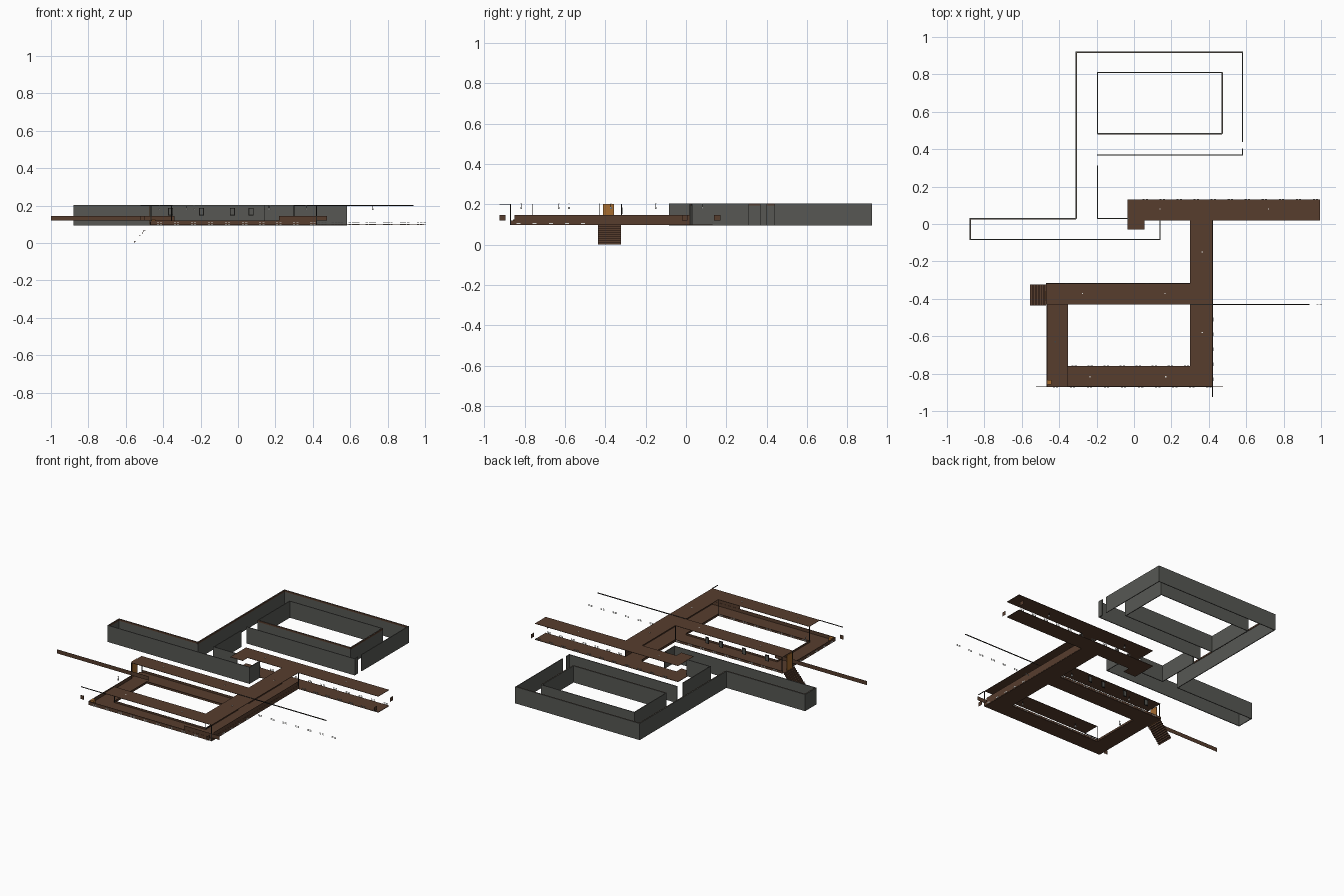
import bpy, bmesh

def material(name, rgb):
    m = bpy.data.materials.new(name)
    m.diffuse_color = (*rgb, 1)
    return m

BROWN = material("wood_brown", (0.095, 0.047, 0.027))
GREY = material("wall_grey", (0.095, 0.097, 0.088))
ORANGE = material("door_orange", (0.38, 0.15, 0.03))
WHITE = material("lamp_white", (0.75, 0.75, 0.72))
DARK = material("trim_dark", (0.02, 0.018, 0.016))

def boxes(name, mat, items):
    """One object from boxes given as (x0, x1, y0, y1, z0, z1)."""
    bm = bmesh.new()
    for x0, x1, y0, y1, z0, z1 in items:
        res = bmesh.ops.create_cube(bm, size=1)
        for v in res["verts"]:
            v.co = ((x0 + x1) / 2 + v.co.x * (x1 - x0),
                    (y0 + y1) / 2 + v.co.y * (y1 - y0),
                    (z0 + z1) / 2 + v.co.z * (z1 - z0))
    me = bpy.data.meshes.new(name)
    bm.to_mesh(me)
    bm.free()
    me.materials.append(mat)
    ob = bpy.data.objects.new(name, me)
    bpy.context.collection.objects.link(ob)
    return ob

def wall_run(points, z0, z1, t=0.005, shift=0):
    """Thin boxes along an axis-aligned path."""
    out, h = [], t / 2
    for (ax, ay), (bx, by) in zip(points, points[1:]):
        out.append((min(ax, bx) - h, max(ax, bx) + h, min(ay, by) - h, max(ay, by) + h, z0, z1))
    return out

# Grey corridor walls, open above and below
outer = [(0.58, 0.44), (0.58, 0.92), (-0.31, 0.92), (-0.31, 0.03), (-0.877, 0.03),
         (-0.877, -0.082), (0.14, -0.082), (0.14, 0.02)]
middle = [(0.58, 0.40), (0.58, 0.37), (-0.195, 0.37)]
stub = [(-0.195, 0.31), (-0.195, 0.03), (-0.03, 0.03)]
court = [(-0.195, 0.485), (0.47, 0.485), (0.47, 0.81), (-0.195, 0.81), (-0.195, 0.485)]
for name, path in (("outer_wall", outer), ("middle_wall", middle),
                   ("stub_wall", stub), ("courtyard_wall", court)):
    boxes(name, GREY, wall_run(path, 0.095, 0.203))

# Brown crown strips on the corridor side of the grey walls
boxes("crown_strips", BROWN, [
    (-0.305, 0.577, 0.914, 0.917, 0.193, 0.203),
    (-0.307, -0.304, 0.03, 0.917, 0.193, 0.203),
    (-0.874, -0.31, 0.024, 0.027, 0.193, 0.203),
    (-0.874, -0.871, -0.079, 0.027, 0.193, 0.203),
    (-0.195, 0.47, 0.479, 0.482, 0.193, 0.203),
    (0.473, 0.476, 0.485, 0.81, 0.193, 0.203)])

# Corridor floors and roofs
floor_z, roof_z = (0.096, 0.099), (0.200, 0.202)
plan = [(0.30, 0.42, -0.87, 0.02), (-0.035, 0.995, 0.02, 0.132), (-0.035, 0.055, -0.03, 0.02),
        (-0.47, 0.30, -0.43, -0.318), (-0.355, 0.30, -0.87, -0.76)]
boxes("roof", BROWN, [p + roof_z for p in plan])
boxes("floor", BROWN, [p + floor_z for p in plan] + [(-0.465, -0.355, -0.87, -0.43) + floor_z])

# Skirting boards around the ring corridor
skirt = (wall_run([(-0.465, -0.43), (-0.465, -0.87), (0.42, -0.87), (0.42, 0.02)], 0.098, 0.120, 0.003)
         + wall_run([(-0.355, -0.43), (-0.355, -0.76), (0.30, -0.76), (0.30, -0.43),
                     (-0.355, -0.43)], 0.098, 0.110, 0.003)
         + wall_run([(-0.47, -0.318), (0.30, -0.318), (0.30, 0.02)], 0.098, 0.112, 0.003))
boxes("skirting", BROWN, skirt)

# Rails at hand height, some running past the corners
boxes("hand_rails", BROWN, [
    (-1.0, -0.34, -0.4305, -0.4295, 0.120, 0.146),
    (0.22, 0.475, -0.8705, -0.8695, 0.120, 0.146),
    (0.4195, 0.4205, -0.85, 0.02, 0.120, 0.146),
    (-0.525, -0.50, -0.8705, -0.8695, 0.120, 0.146),
    (0.4195, 0.4205, -0.925, -0.895, 0.120, 0.146),
    (0.994, 0.995, 0.14, 0.172, 0.120, 0.146),
    (0.994, 0.995, -0.02, 0.008, 0.120, 0.146)])

# Dark ceiling beams
boxes("ceiling_beams", DARK, [
    (0.30, 0.937, -0.432, -0.428, 0.199, 0.204),
    (-0.52, -0.35, -0.872, -0.868, 0.198, 0.202),
    (0.418, 0.422, -0.925, -0.87, 0.198, 0.202)])

# Thin corner posts
boxes("corner_posts", DARK, [
    (x - 0.002, x + 0.002, y - 0.002, y + 0.002, 0.098, 0.201)
    for x, y in ((0.30, -0.76), (0.42, -0.87), (-0.355, -0.76), (-0.465, -0.43),
                 (-0.465, -0.32), (0.30, -0.32), (0.42, 0.02))])

# Picture frames on the inner corridor wall
boxes("frames", DARK, [(x - 0.013, x + 0.013, -0.320, -0.317, 0.148, 0.188)
                       for x in (-0.36, -0.195, -0.03, 0.07)])
boxes("frame_panels", GREY, [(x - 0.009, x + 0.009, -0.3215, -0.3155, 0.152, 0.184)
                             for x in (-0.36, -0.195, -0.03, 0.07)])

# Rows of small pale plates just above the floor
plates = []
for y, x0, x1 in ((-0.43, 0.46, 0.99), (0.02, 0.46, 0.97), (0.132, 0.06, 0.97), (-0.872, -0.42, 0.40),
                  (-0.758, -0.32, 0.28), (-0.316, -0.42, 0.28)):
    n = int((x1 - x0) / 0.085)
    for i in range(n + 1):
        x = x0 + (x1 - x0) * i / n
        plates += [(x - 0.014, x - 0.003, y - 0.001, y + 0.001, z, z + 0.003) for z in (0.100, 0.107)]
        plates += [(x + 0.003, x + 0.014, y - 0.001, y + 0.001, z, z + 0.003) for z in (0.100, 0.107)]
for x in (0.423, -0.467):
    plates += [(x - 0.001, x + 0.001, -0.84 + i * 0.08, -0.82 + i * 0.08, 0.102, 0.108) for i in range(5)]
boxes("floor_plates", WHITE, plates)

# Hanging lamps poking through the roof
lamps = [(0.14, 0.08), (0.72, 0.08), (0.365, -0.15), (0.365, -0.58), (-0.275, -0.372),
         (0.165, -0.372), (-0.42, -0.63), (-0.235, -0.817), (0.17, -0.817)]
boxes("lamp_cords", DARK, [(x - .001, x + .001, y - .001, y + .001, 0.185, 0.202) for x, y in lamps])
boxes("lamp_shades", WHITE, [(x - .004, x + .004, y - .004, y + .004, 0.176, 0.186) for x, y in lamps]
      + [(x - .003, x + .003, y - .003, y + .003, 0.201, 0.2035) for x, y in lamps])

# Entrance door at the head of the stairs, and corner cabinet
boxes("door", ORANGE, [(-0.477, -0.472, -0.412, -0.358, 0.098, 0.200)])
boxes("cabinet", ORANGE, [(-0.462, -0.440, -0.858, -0.835, 0.099, 0.125)])

# Stairs of thin treads and risers
n, x0, dx, dz = 10, -0.555, 0.0085, 0.0099
steps = []
for i in range(n):
    x, z = x0 + i * dx, i * dz
    steps.append((x, x + 0.001, -0.435, -0.323, z, z + dz))
    steps.append((x, x + dx, -0.435, -0.323, z + dz - 0.001, z + dz))
boxes("stairs", BROWN, steps)
